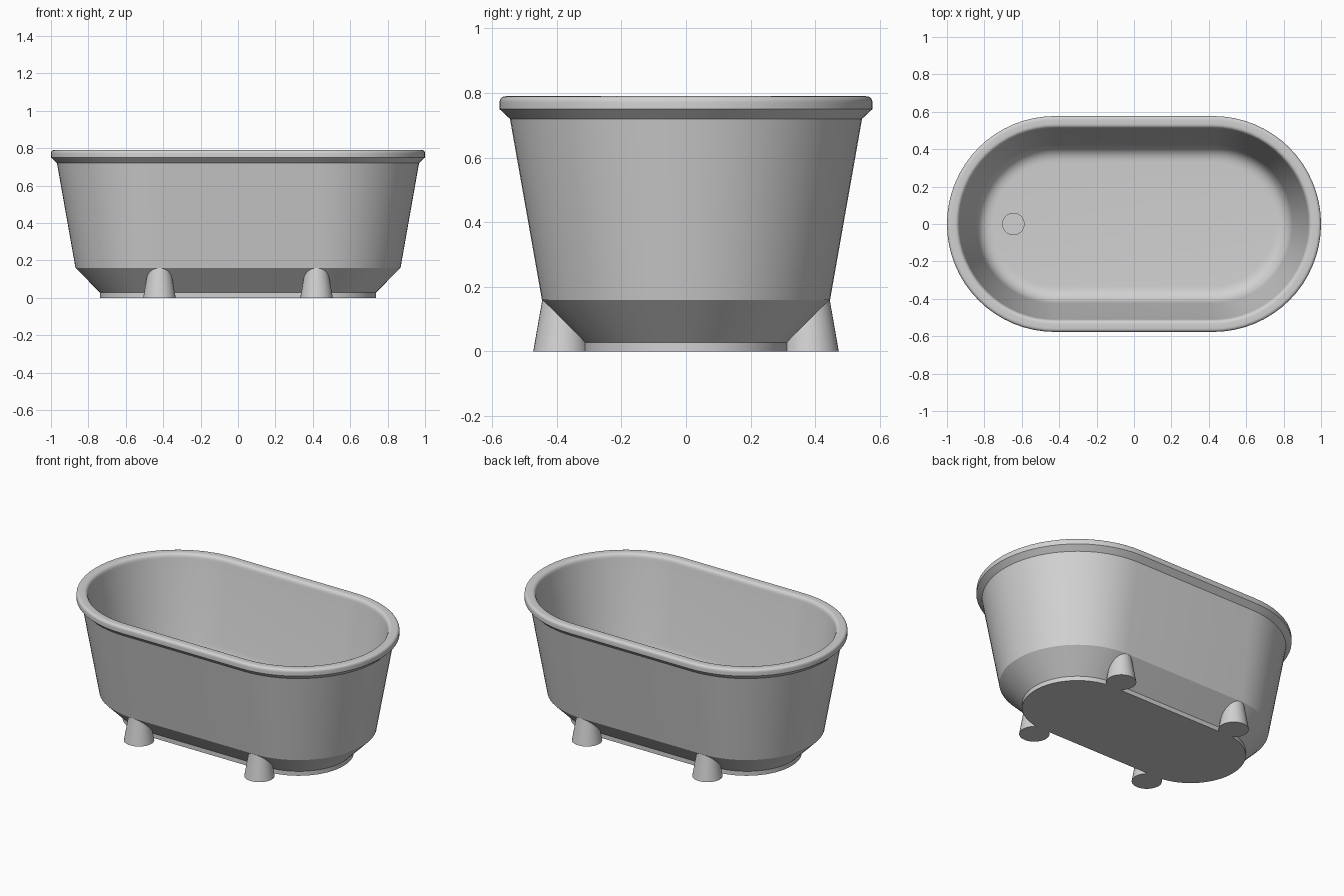
import bpy, bmesh, math
from mathutils import Vector

if "Cube" in bpy.data.objects:
    bpy.data.objects.remove(bpy.data.objects["Cube"])

HALF = 0.423     # half length of the straight sides
ARC = 32         # segments in each rounded end
FLOOR = 0.19     # height of the inside floor

enamel = bpy.data.materials.new("grey enamel")
enamel.diffuse_color = (0.64, 0.64, 0.64, 1)
enamel.use_nodes = True
enamel.node_tree.nodes["Principled BSDF"].inputs["Base Color"].default_value = enamel.diffuse_color


def finish(name, bm):
    bmesh.ops.recalc_face_normals(bm, faces=bm.faces)
    me = bpy.data.meshes.new(name)
    bm.to_mesh(me)
    bm.free()
    me.materials.append(enamel)
    ob = bpy.data.objects.new(name, me)
    bpy.context.collection.objects.link(ob)
    bpy.ops.object.select_all(action='DESELECT')
    ob.select_set(True)
    bpy.context.view_layer.objects.active = ob
    bpy.ops.object.shade_smooth_by_angle(angle=math.radians(30))
    return ob


def oval(bm, r, z):
    """Ring with straight sides and round ends of radius r."""
    ring = []
    for cx, start in ((HALF, -math.pi / 2), (-HALF, math.pi / 2)):
        for i in range(ARC + 1):
            a = start + math.pi * i / ARC
            ring.append(bm.verts.new((cx + r * math.cos(a), r * math.sin(a), z)))
    return ring


def loft(name, profile, closed):
    """Join oval rings along a (radius, height) profile."""
    bm = bmesh.new()
    rings = [oval(bm, r, z) for r, z in profile]
    pairs = list(zip(rings, rings[1:]))
    if closed:
        pairs.append((rings[-1], rings[0]))
    else:
        bm.faces.new(rings[0])
        bm.faces.new(rings[-1])
    for a, b in pairs:
        for i in range(len(a)):
            j = (i + 1) % len(a)
            bm.faces.new((a[i], a[j], b[j], b[i]))
    return finish(name, bm)


def bend(p, c, q, n=8):
    """Points on a rounded corner from p to q with corner c."""
    p, c, q = Vector(p), Vector(c), Vector(q)
    return [tuple(p * (1 - t) ** 2 + c * 2 * t * (1 - t) + q * t * t)
            for t in (i / n for i in range(n + 1))]


# Base: low plinth flaring out to the tub
loft("base", [(0.315, 0), (0.315, 0.028), (0.446, 0.16)], False)

# Tub: outer wall, inner wall, rounded floor
loft("tub",
     [(0.446, 0.16), (0.545, 0.72), (0.503, 0.72)]
     + bend((0.424, 0.28), (0.408, FLOOR), (0.33, FLOOR)), False)

# Rolled rim
loft("rim",
     [(0.503, 0.72), (0.545, 0.72), (0.577, 0.75)]
     + bend((0.577, 0.770), (0.577, 0.79), (0.557, 0.79), 6)
     + bend((0.535, 0.79), (0.513, 0.79), (0.510, 0.762), 6), True)

# Drain cover
bm = bmesh.new()
bmesh.ops.create_cone(bm, cap_ends=True, segments=32, radius1=0.06, radius2=0.06, depth=0.025)
bmesh.ops.translate(bm, verts=bm.verts, vec=(-0.645, 0, FLOOR))
finish("drain", bm)

# Feet: tapered posts trimmed to the sloped underside
for sx in (-1, 1):
    for sy, side in ((-1, "front"), (1, "back")):
        bm = bmesh.new()
        bmesh.ops.create_cone(bm, cap_ends=True, segments=32, radius1=0.087,
                              radius2=0.059, depth=0.16)
        bmesh.ops.translate(bm, verts=bm.verts, vec=(sx * 0.42, sy * 0.386, 0.08))
        cut = bmesh.ops.bisect_plane(
            bm, geom=bm.verts[:] + bm.edges[:] + bm.faces[:], clear_outer=True,
            plane_co=(0, sy * 0.313, 0.03), plane_no=(0, -sy, 1))
        edges = [e for e in cut["geom_cut"] if isinstance(e, bmesh.types.BMEdge)]
        bmesh.ops.holes_fill(bm, edges=edges)
        finish(f"{side}_foot_{'left' if sx < 0 else 'right'}", bm)
